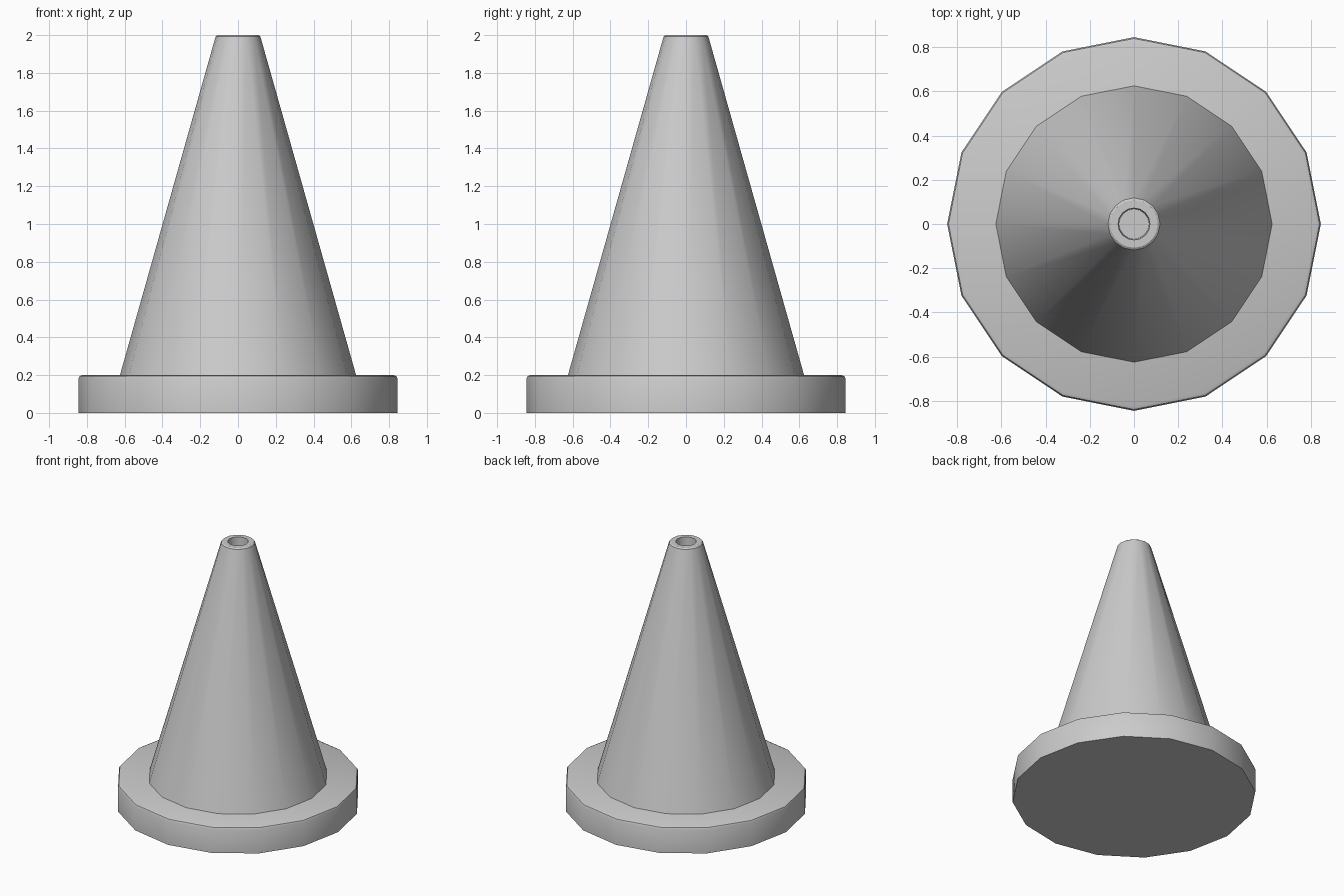
import bpy
import bmesh
from math import cos, sin, pi, radians

SIDES = 16

cube = bpy.data.objects.get("Cube")
if cube:
    bpy.data.objects.remove(cube, do_unlink=True)

# Plain grey plastic
GREY = (0.6, 0.6, 0.6, 1.0)
grey = bpy.data.materials.new("plain_grey")
grey.use_nodes = True
grey.diffuse_color = GREY
grey.node_tree.nodes["Principled BSDF"].inputs["Base Color"].default_value = GREY


def lathe(name, profile):
    """Revolve (radius, height) points into a closed, faceted solid."""
    bm = bmesh.new()
    rings = [[bm.verts.new((r * cos(2 * pi * i / SIDES), r * sin(2 * pi * i / SIDES), z))
              for i in range(SIDES)] for r, z in profile]
    for low, high in zip(rings, rings[1:]):
        for i in range(SIDES):
            j = (i + 1) % SIDES
            bm.faces.new((low[i], low[j], high[j], high[i]))
    bm.faces.new(rings[0][::-1])
    bm.faces.new(rings[-1])
    mesh = bpy.data.meshes.new(name)
    bm.to_mesh(mesh)
    bm.free()
    mesh.materials.append(grey)
    obj = bpy.data.objects.new(name, mesh)
    bpy.context.collection.objects.link(obj)
    bpy.ops.object.select_all(action='DESELECT')
    obj.select_set(True)
    bpy.context.view_layer.objects.active = obj
    bpy.ops.object.shade_smooth_by_angle(angle=radians(35))
    return obj


# Base disc with a softened upper rim
lathe("base", [(0.845, 0), (0.845, 0.18), (0.839, 0.194), (0.825, 0.2)])

# Tapered body with a rounded lip and a recessed hole at the tip
lathe("cone_body", [(0.625, 0.2), (0.122, 1.98), (0.118, 1.993), (0.108, 2.0),
                    (0.072, 2.0), (0.068, 1.9)])
